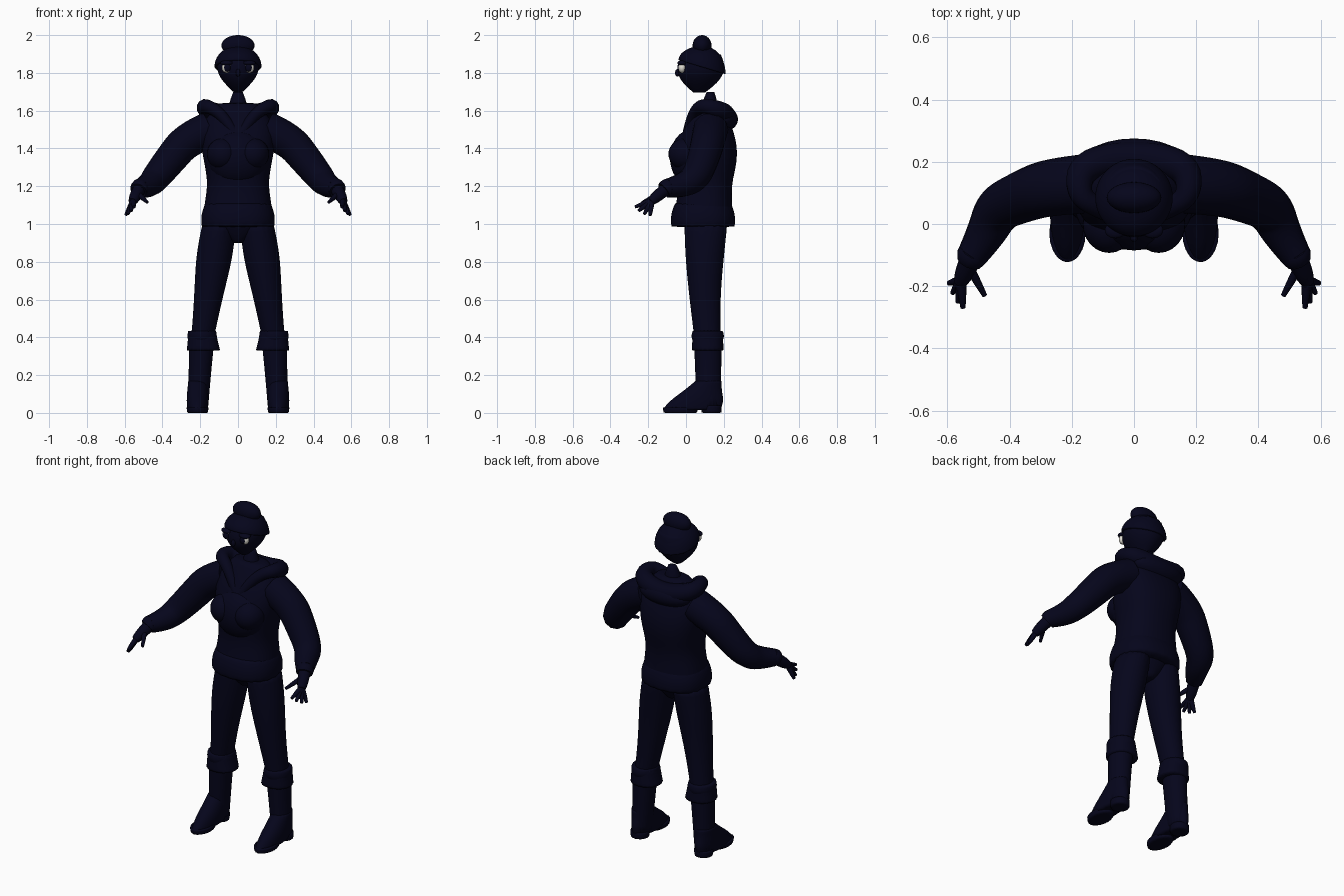
import bpy, bmesh, math
from mathutils import Vector

cube = bpy.data.objects.get("Cube")
if cube:
    bpy.data.objects.remove(cube, do_unlink=True)


def material(name, rgb):
    mat = bpy.data.materials.new(name)
    mat.use_nodes = True
    mat.diffuse_color = (*rgb, 1)
    mat.node_tree.nodes["Principled BSDF"].inputs["Base Color"].default_value = (*rgb, 1)
    return mat


NAVY = material("dark navy", (.0015, .0015, .011))
WHITE = material("eye white", (.75, .73, .66))


def finish(name, mesh, mat=NAVY):
    mesh.materials.clear()
    mesh.materials.append(mat)
    obj = bpy.data.objects.new(name, mesh)
    bpy.context.collection.objects.link(obj)
    for face in mesh.polygons:
        face.use_smooth = True
    return obj


def loft(name, bottom, top, widths, depths, side=1, square=1, tilt=0, bow=0):
    """Evenly spaced horizontal rings between two centres, smoothed."""
    bm = bmesh.new()
    crease = bm.edges.layers.float.new("crease_edge")
    segments = 20
    loops = []
    for index, (width, depth) in enumerate(zip(widths, depths)):
        t = index / (len(widths) - 1)
        center = Vector(bottom).lerp(Vector(top), t)
        center.y -= bow * math.sin(math.pi * t)
        loop = []
        for step in range(segments):
            angle = math.tau * step / segments
            c, s = math.cos(angle), math.sin(angle)
            x = center.x + width * math.copysign(abs(c) ** square, c)
            y = center.y + depth * math.copysign(abs(s) ** square, s)
            z = center.z - tilt * (1 - t) * s * depth
            loop.append(bm.verts.new((side * x, y, z)))
        loops.append(loop)
    for low, high in zip(loops, loops[1:]):
        for i in range(segments):
            j = (i + 1) % segments
            bm.faces.new((low[i], low[j], high[j], high[i]))
    for loop in (loops[0], loops[-1]):
        for edge in bm.faces.new(loop).edges:
            edge[crease] = .5
    bmesh.ops.recalc_face_normals(bm, faces=bm.faces)
    mesh = bpy.data.meshes.new(name)
    bm.to_mesh(mesh)
    bm.free()
    smooth = finish(name, mesh).modifiers.new("smooth", "SUBSURF")
    smooth.levels = smooth.render_levels = 2


def tube(name, points, radii, side=1, cyclic=False):
    """Round tube of varying radius along a smooth path."""
    curve = bpy.data.curves.new(name, "CURVE")
    curve.dimensions = "3D"
    curve.bevel_depth = 1
    curve.use_fill_caps = True
    spline = curve.splines.new("NURBS")
    spline.points.add(len(points) - 1)
    for knot, (x, y, z), radius in zip(spline.points, points, radii):
        knot.co = (side * x, y, z, 1)
        knot.radius = radius
    spline.order_u = 3
    spline.use_cyclic_u = cyclic
    spline.use_endpoint_u = not cyclic
    spline.resolution_u = 6
    path = bpy.data.objects.new("path", curve)
    bpy.context.collection.objects.link(path)
    bpy.context.view_layer.update()
    graph = bpy.context.evaluated_depsgraph_get()
    mesh = bpy.data.meshes.new_from_object(path.evaluated_get(graph))
    bpy.data.objects.remove(path, do_unlink=True)
    finish(name, mesh)


def taper(start, end, count):
    """Radii that stay full at first and narrow towards the end."""
    return [start + (end - start) * (i / (count - 1)) ** 1.7 for i in range(count)]


def ball(name, center, size, mat=NAVY):
    bm = bmesh.new()
    bmesh.ops.create_uvsphere(bm, u_segments=24, v_segments=16, radius=1)
    bmesh.ops.scale(bm, vec=size, verts=bm.verts)
    bmesh.ops.translate(bm, vec=center, verts=bm.verts)
    mesh = bpy.data.meshes.new(name)
    bm.to_mesh(mesh)
    bm.free()
    finish(name, mesh, mat)


# Head, cap and neck
loft("head", (0, .07, 1.695), (0, .085, 1.9),
     (.02, .075, .11, .115, .1), (.03, .095, .125, .125, .1))
dome = [.127 * math.sqrt(1 - (i / 6.1) ** 2) for i in range(7)]
loft("cap", (0, .085, 1.83), (0, .085, 1.945), dome, dome, tilt=.3)
ball("cap_bun", (0, .085, 1.945), (.088, .05, .055))
ball("nose", (0, -.045, 1.8), (.012, .013, .02))
loft("neck", (0, .12, 1.55), (0, .13, 1.7), (.07, .055, .045, .025), (.06, .045, .04, .02))

# Jacket with a full chest, and its hem
loft("jacket", (0, .09, 1), (0, .125, 1.64),
     (.19, .18, .16, .18, .2, .2, .1), (.16, .15, .14, .165, .16, .12, .06), square=.85)
loft("jacket_hem", (0, .09, .985), (0, .09, 1.11), (.195, .2, .175), (.17, .175, .15), square=.85)
ball("chest", (0, .03, 1.35), (.16, .115, .15))

# Hood lying around the neck, thicker towards the back
rim = [(.05, .02, 1.53), (.11, .05, 1.6), (.18, .09, 1.63), (.17, .19, 1.6)]
mirrored = [(-x, y, z) for x, y, z in reversed(rim)]
rim = [(0, 0, 1.45), *rim, (0, .22, 1.56), *mirrored]
tube("hood_rim", rim, [.025 + .14 * y for x, y, z in rim], cyclic=True)
ball("hood_back", (0, .2, 1.555), (.165, .075, .065))

# Trousers seat
loft("trousers_seat", (0, .1, .9), (0, .1, 1.05), (.03, .15, .18), (.06, .11, .13))

for label, side in (("left_", 1), ("right_", -1)):
    # Eyes with large pupils under heavy lids
    ball(label + "eye", (side * .06, -.021, 1.828), (.026, .021, .028), WHITE)
    ball(label + "pupil", (side * .057, -.034, 1.828), (.018, .012, .022))
    ball(label + "eyelid", (side * .06, -.02, 1.852), (.034, .026, .014))
    ball(label + "bust", (side * .08, 0, 1.37), (.085, .093, .085))

    # Sleeve with a cuff around the wrist
    arm = [(.15, .13, 1.5), (.27, .12, 1.45), (.36, .09, 1.34),
           (.44, .05, 1.24), (.475, -.03, 1.2), (.52, -.1, 1.19)]
    tube(label + "sleeve", arm, taper(.095, .05, len(arm)), side)
    wrist = Vector(arm[-1])
    palm = Vector((.555, -.18, 1.125))
    cuff = [wrist.lerp(palm, t) for t in (-.2, 0, .2)]
    tube(label + "cuff", cuff, (.045, .054, .045), side)

    # Palm, fanned fingers and thumb
    hand = [wrist.lerp(palm, t) for t in (0, .5, .9, 1.1)]
    tube(label + "palm", hand, taper(.035, .022, len(hand)), side)
    first, last = Vector((.55, -.27, 1.09)), Vector((.595, -.19, 1.045))
    digits = {"thumb": (wrist.lerp(palm, .4), Vector((.48, -.23, 1.115)))}
    for index, finger in enumerate(("index", "middle", "ring", "little")):
        t = index / 3
        tip = palm.lerp(first.lerp(last, t), 1 + .15 * math.sin(math.pi * t))
        digits[finger] = (palm.lerp(tip, .1), tip)
    for finger, (base, tip) in digits.items():
        line = [base.lerp(tip, i / 4) for i in range(5)]
        tube(label + finger + "_finger", line, taper(.015, .008, len(line)), side)

    # Trouser leg, bowed forward at the thigh
    knee = (.19, .115, .38)
    loft(label + "leg", knee, (.1, .105, 1),
         (.06, .07, .085, .1, .09), (.07, .078, .09, .105, .115), side, bow=.012)

    # Boot shaft and folded cuff
    loft(label + "boot_shaft", (.212, .12, .03), (.19, .115, .42),
         (.055, .06, .07), (.065, .07, .075), side)
    loft(label + "boot_cuff", (.183, .115, .33), (.19, .115, .43),
         (.09, .08, .075), (.085, .083, .08), side, square=.9)
    loft(label + "boot_cuff_fold", knee, (.19, .115, .435),
         (.075, .08, .075), (.08, .09, .08), side)

    # Foot, sole and heel
    loft(label + "foot", (.214, .028, .015), (.214, .12, .17),
         (.055, .06, .055, .05), (.157, .145, .1, .07), side)
    loft(label + "sole", (.214, -.03, 0), (.214, -.03, .03), (.055, .06), (.09, .095), side)
    loft(label + "heel", (.214, .135, 0), (.214, .135, .04), (.052, .055), (.053, .055), side)
